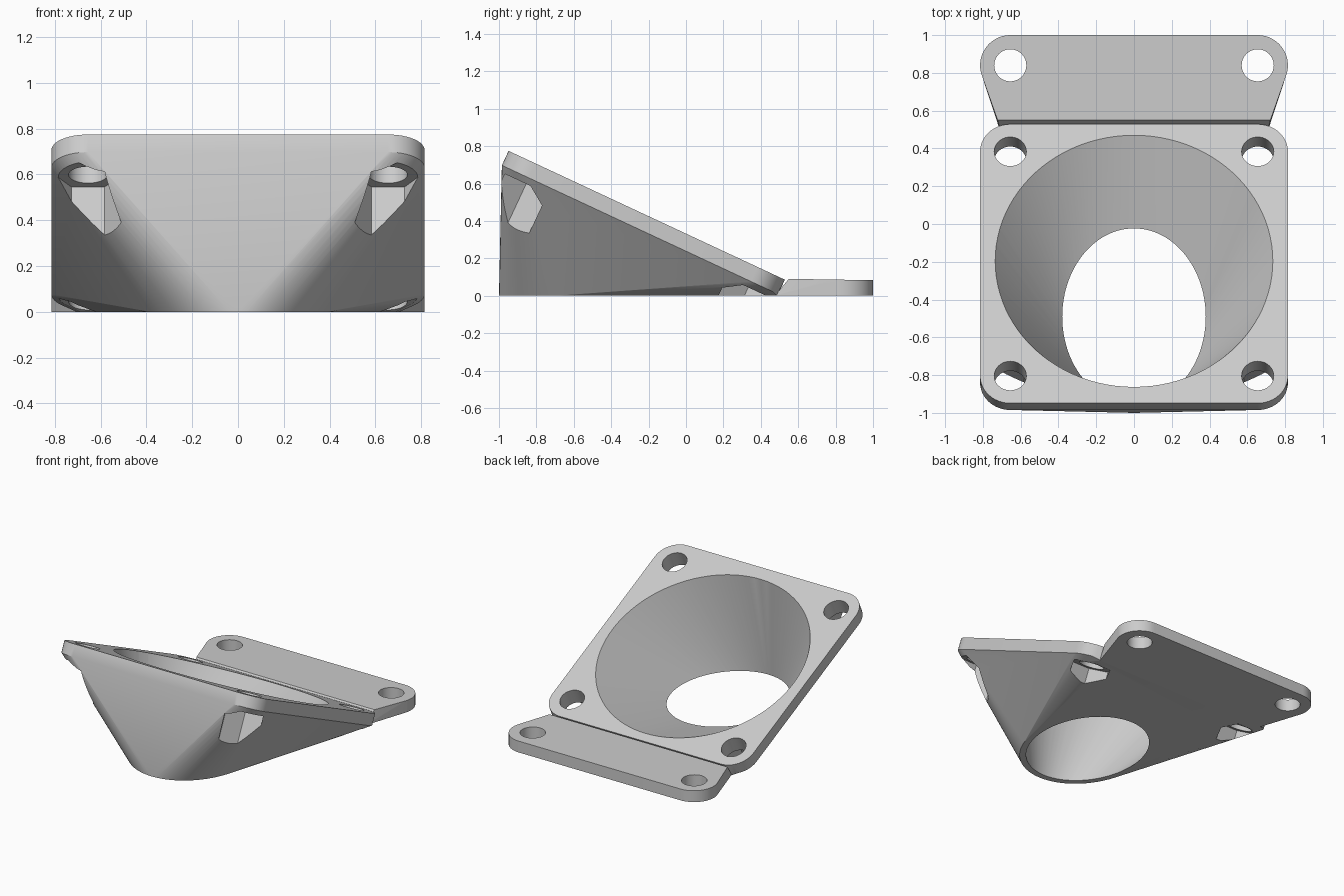
import bpy, bmesh
from math import sin, cos, pi, radians
from mathutils import Vector

if "Cube" in bpy.data.objects:
    bpy.data.objects.remove(bpy.data.objects["Cube"], do_unlink=True)

TILT = radians(25)
HALF, BOLT, HOLE = 0.815, 0.655, 0.085    # flange half size, bolt offset, bolt hole radius
PLATE = 0.085                             # flange thickness
CORNER = HALF - BOLT
PIVOT = Vector((0, -0.21, 0.43))          # centre of the flange top face

grey = bpy.data.materials.new("plain_grey")
grey.use_nodes = True
grey.diffuse_color = (0.6, 0.6, 0.6, 1)
grey.node_tree.nodes["Principled BSDF"].inputs["Base Color"].default_value = (0.6, 0.6, 0.6, 1)


def tilted(u, v, depth):
    """Point on the tilted flange, depth measured down from its top face."""
    return PIVOT + Vector((u, v * cos(TILT) - depth * sin(TILT),
                           -v * sin(TILT) - depth * cos(TILT)))


def ring(cx, cy, rx, ry, n=72):
    return [(cx + rx * cos(2 * pi * i / n), cy + ry * sin(2 * pi * i / n)) for i in range(n)]


def hull(name, points):
    """Convex solid around a set of points."""
    bm = bmesh.new()
    for p in points:
        bm.verts.new(p)
    res = bmesh.ops.convex_hull(bm, input=bm.verts[:])
    junk = {g for g in res["geom_interior"] + res["geom_unused"]
            if isinstance(g, bmesh.types.BMVert) and g.is_valid}
    bmesh.ops.delete(bm, geom=list(junk), context='VERTS')
    bmesh.ops.dissolve_limit(bm, angle_limit=0.002, verts=bm.verts[:], edges=bm.edges[:])
    bmesh.ops.recalc_face_normals(bm, faces=bm.faces[:])
    mesh = bpy.data.meshes.new(name)
    bm.to_mesh(mesh)
    bm.free()
    mesh.materials.append(grey)
    ob = bpy.data.objects.new(name, mesh)
    bpy.context.collection.objects.link(ob)
    return ob


def tilted_prism(name, outline, top, bottom):
    return hull(name, [tilted(u, v, d) for u, v in outline for d in (top, bottom)])


def combine(target, other, operation):
    mod = target.modifiers.new("bool", 'BOOLEAN')
    mod.operation, mod.object, mod.solver = operation, other, 'EXACT'
    bpy.context.view_layer.objects.active = target
    bpy.ops.object.modifier_apply(modifier=mod.name)
    bpy.data.objects.remove(other, do_unlink=True)


# Duct body: rounded square flange blended down to an oval foot
points = []
for sx in (-1, 1):
    for sy in (-1, 1):
        for u, v in ring(sx * BOLT, sy * BOLT, CORNER, CORNER, 48):
            points += [tilted(u, v, 0), tilted(u, v, PLATE)]
    points.append(Vector((sx * 0.705, 0.485, 0)))
points += [Vector((x, y, 0)) for x, y in ring(0, -0.5, 0.42, 0.5)]
body = hull("fan_duct_mount", points)

# Mounting tab at the back, its top falling slightly to the rear
points = []
for sx in (-1, 1):
    for x, y in ring(sx * BOLT, 0.84, CORNER, CORNER, 48):
        points += [Vector((x, y, 0)), Vector((x, y, 0.099 - 0.016 * y))]
    points += [Vector((sx * 0.703, 0.475, 0)), Vector((sx * 0.722, 0.55, 0.0902))]
combine(body, hull("mounting_tab", points), 'UNION')

# Funnel: round intake to oval outlet
points = [tilted(u, v, d) for u, v in ring(0, 0.015, 0.735, 0.735, 96) for d in (0, -0.01)]
points += [Vector((x, y, z)) for x, y in ring(0, -0.5, 0.375, 0.455, 96) for z in (0, -0.005)]
combine(body, hull("funnel_cutter", points), 'DIFFERENCE')

# Bolt holes, hexagonal nut pockets and tab holes
for sx in (-1, 1):
    for sy in (-1, 1):
        u, v = sx * BOLT, sy * BOLT
        combine(body, tilted_prism("pocket_cutter", ring(u, v, 0.145, 0.145, 6), 0.12, 0.75),
                'DIFFERENCE')
        combine(body, tilted_prism("bolt_cutter", ring(u, v, HOLE, HOLE, 40), -0.05, 0.2),
                'DIFFERENCE')
    tab_hole = [Vector((x, y, z)) for x, y in ring(sx * BOLT, 0.84, HOLE, HOLE, 40)
                for z in (-0.05, 0.2)]
    combine(body, hull("tab_cutter", tab_hole), 'DIFFERENCE')

# Smooth round walls, crisp edges
bpy.ops.object.select_all(action='DESELECT')
body.select_set(True)
bpy.context.view_layer.objects.active = body
bpy.ops.object.shade_smooth_by_angle(angle=radians(25))
